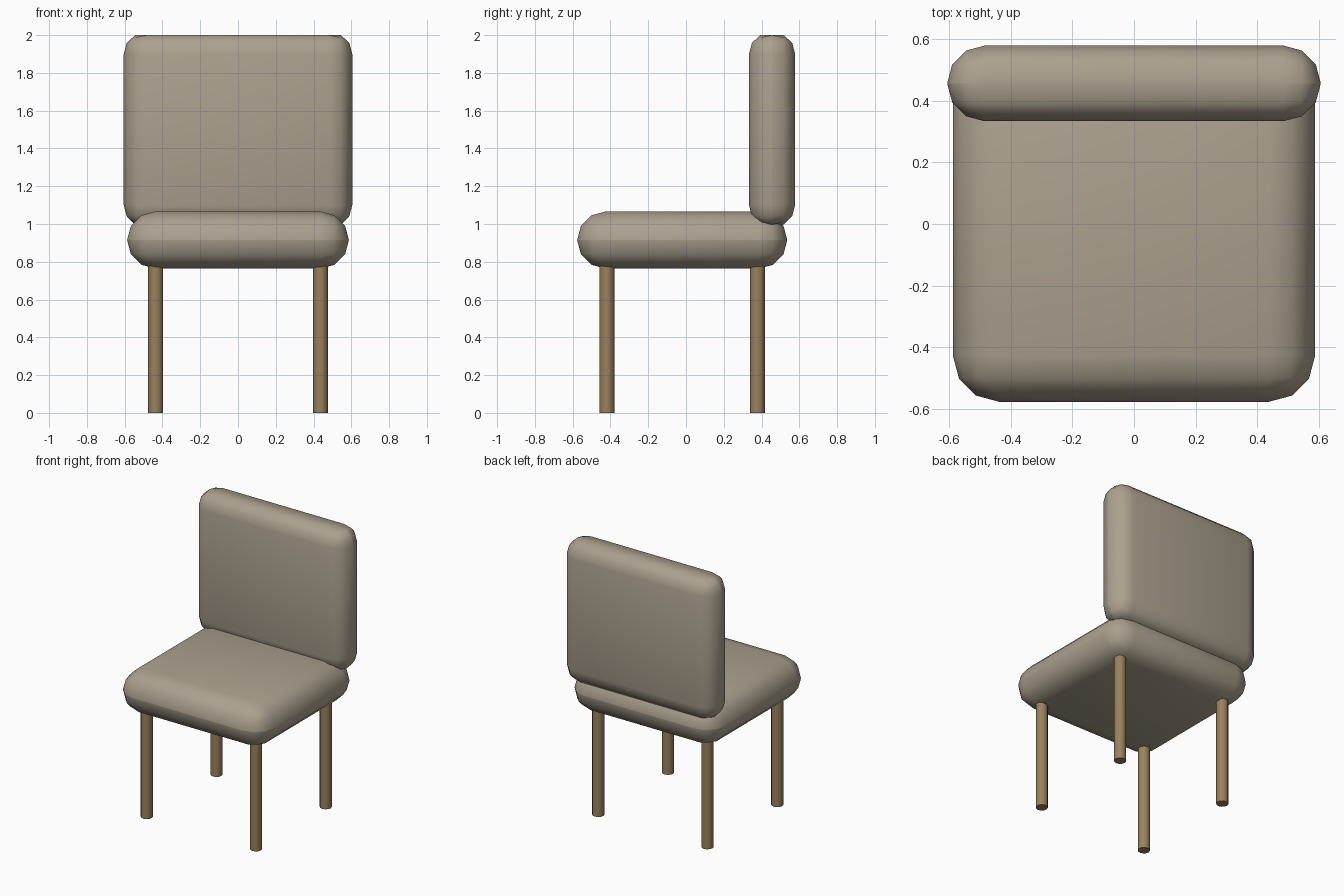
import bpy, bmesh, math

if "Cube" in bpy.data.objects:
    bpy.data.objects.remove(bpy.data.objects["Cube"])


def material(name, rgb):
    m = bpy.data.materials.new(name)
    m.diffuse_color = (*rgb, 1)
    m.use_nodes = True
    m.node_tree.nodes["Principled BSDF"].inputs["Base Color"].default_value = m.diffuse_color
    return m


fabric = material("taupe fabric", (0.41, 0.355, 0.275))
wood = material("brown wood", (0.32, 0.22, 0.11))


def finish(bm, name, mat, angle):
    mesh = bpy.data.meshes.new(name)
    bm.to_mesh(mesh)
    bm.free()
    mesh.materials.append(mat)
    ob = bpy.data.objects.new(name, mesh)
    bpy.context.collection.objects.link(ob)
    bpy.ops.object.select_all(action='DESELECT')
    ob.select_set(True)
    bpy.context.view_layer.objects.active = ob
    bpy.ops.object.shade_smooth_by_angle(angle=math.radians(angle))
    return ob


def cushion(name, lo, hi, radius, z_limits):
    """Rounded box; z_limits flattens its top and bottom."""
    bm = bmesh.new()
    bmesh.ops.create_cube(bm, size=1)
    for v in bm.verts:
        v.co = [(a + b) / 2 + c * (b - a) for a, b, c in zip(lo, hi, v.co)]
    bmesh.ops.bevel(bm, geom=bm.edges[:], offset=radius, offset_type='OFFSET',
                    segments=3, profile=0.5, affect='EDGES')
    for v in bm.verts:
        v.co.z = min(max(v.co.z, z_limits[0]), z_limits[1])
    return finish(bm, name, fabric, 50)


# Seat and backrest cushions
cushion("seat", (-0.587, -0.576, 0.764), (0.587, 0.536, 1.066), 0.15, (0.764, 1.066))
cushion("backrest", (-0.605, 0.333, 0.98), (0.605, 0.578, 2.02), 0.121, (0.995, 2.0))

# Four round legs
for row, y in (("front", -0.418), ("back", 0.378)):
    for side, x in (("left", -0.436), ("right", 0.436)):
        bm = bmesh.new()
        bmesh.ops.create_cone(bm, cap_ends=True, segments=12,
                              radius1=0.04, radius2=0.04, depth=0.8)
        bmesh.ops.translate(bm, verts=bm.verts[:], vec=(x, y, 0.4))
        finish(bm, f"{row}_{side}_leg", wood, 40)
